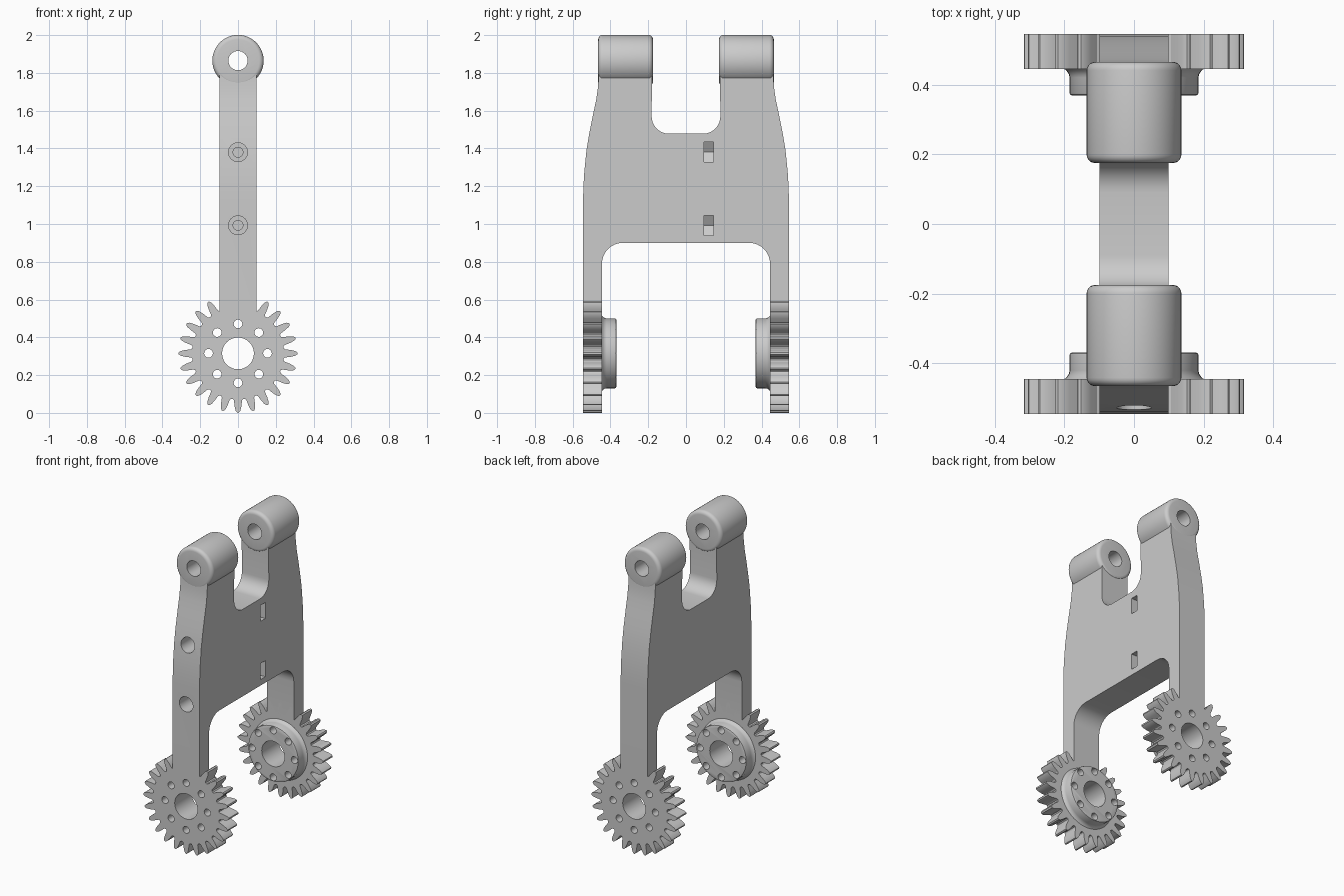
import bpy, bmesh
from math import sin, cos, pi, radians

if "Cube" in bpy.data.objects:
    bpy.data.objects.remove(bpy.data.objects["Cube"])

GEAR_Z, BOSS_Z = 0.315, 1.865


def finish(bm, name):
    bmesh.ops.recalc_face_normals(bm, faces=bm.faces)
    me = bpy.data.meshes.new(name)
    bm.to_mesh(me)
    bm.free()
    ob = bpy.data.objects.new(name, me)
    bpy.context.collection.objects.link(ob)
    return ob


def prism(name, pts, a, b, place):
    """Extrude a closed 2D outline from a to b; place(u, v, w) gives xyz."""
    bm = bmesh.new()
    lo = [bm.verts.new(place(u, v, a)) for u, v in pts]
    hi = [bm.verts.new(place(u, v, b)) for u, v in pts]
    bm.faces.new(lo)
    bm.faces.new(hi)
    for i in range(len(pts)):
        j = (i + 1) % len(pts)
        bm.faces.new((lo[i], lo[j], hi[j], hi[i]))
    return finish(bm, name)


def add_lathe(bm, profile, x, z, segs):
    """Capped turned solid about an axis along y; profile is (radius, y)."""
    rings = [[bm.verts.new((x + r * cos(2 * pi * i / segs), y, z + r * sin(2 * pi * i / segs)))
              for i in range(segs)] for r, y in profile]
    bm.faces.new(rings[0])
    bm.faces.new(rings[-1])
    for p, q in zip(rings, rings[1:]):
        for i in range(segs):
            j = (i + 1) % segs
            bm.faces.new((p[i], p[j], q[j], q[i]))


def lathe(name, profile, z, segs=48):
    bm = bmesh.new()
    add_lathe(bm, profile, 0, z, segs)
    return finish(bm, name)


def arc(cu, cv, r, a0, a1, n=8):
    return [(cu + r * cos(radians(a0 + (a1 - a0) * i / n)),
             cv + r * sin(radians(a0 + (a1 - a0) * i / n))) for i in range(n + 1)]


def activate(ob):
    bpy.ops.object.select_all(action='DESELECT')
    ob.select_set(True)
    bpy.context.view_layer.objects.active = ob


def cut(ob, cutter):
    cutter.hide_render = True
    m = ob.modifiers.new("cut", 'BOOLEAN')
    m.operation, m.solver, m.object = 'DIFFERENCE', 'EXACT', cutter
    activate(ob)
    bpy.ops.object.modifier_apply(modifier=m.name)


along_x = lambda u, v, w: (w, u, v)
along_y = lambda u, v, w: (u, w, v)

# Forked plate: half outline in y/z, mirrored across y = 0
half = arc(0.09, 1.57, 0.092, -90, 0)
half += [(0.18, 1.805), (0.463, 1.805), (0.465, 1.73), (0.475, 1.66), (0.492, 1.58),
         (0.512, 1.48), (0.527, 1.39), (0.538, 1.28), (0.543, 1.2), (0.545, 1.12),
         (0.545, 0.51), (0.445, 0.51)]
half += arc(0.335, 0.79, 0.11, 0, 90)
plate = prism("forked_plate", half + [(-y, z) for y, z in reversed(half)], -0.099, 0.099, along_x)

# Screw bores from the front edge and nut pockets from the right face
for i, z in enumerate((0.993, 1.38)):
    bore = lathe(f"bore_cutter_{i}", [(0.05, -0.7), (0.05, -0.3), (0.026, -0.3), (0.026, 0.25)], z, 32)
    hexa = [(0.2, z - 0.053), (0.2, z + 0.053), (-0.03, z + 0.053), (-0.061, z), (-0.03, z - 0.053)]
    pocket = prism(f"pocket_cutter_{i}", hexa, 0.095, 0.145, along_y)
    for c in (bore, pocket):
        cut(plate, c)
        bpy.data.objects.remove(c)

# Cutters: gear centre hole with eight bolt holes, and pivot hole
bm = bmesh.new()
add_lathe(bm, [(0.084, -0.8), (0.084, 0.8)], 0, GEAR_Z, 48)
for k in range(8):
    a = k * pi / 4
    add_lathe(bm, [(0.023, -0.8), (0.023, 0.8)], 0.156 * cos(a), GEAR_Z + 0.156 * sin(a), 20)
gear_cutter = finish(bm, "gear_cutter")
pivot_cutter = lathe("pivot_cutter", [(0.051, -0.8), (0.051, 0.8)], BOSS_Z, 32)

# Gear outline: 24 slim rounded teeth
tooth = [(-0.43, 0.243), (-0.33, 0.25), (-0.245, 0.28), (-0.16, 0.303), (-0.06, 0.314)]
tooth += [(0, 0.315)] + [(-t, r) for t, r in reversed(tooth)]
teeth = []
for k in range(24):
    for t, r in tooth:
        a = (k + t) * pi / 12
        teeth.append((r * cos(a), GEAR_Z + r * sin(a)))

parts = [plate]
for s, side in ((-1, "front"), (1, "back")):
    # Gear and its hub on the inner side
    gear = prism(f"{side}_gear", teeth, s * 0.445, s * 0.545, along_y)
    hub_profile = [(0.2, 0.455), (0.2, 0.445), (0.193, 0.439), (0.187, 0.43), (0.185, 0.42),
                   (0.185, 0.376), (0.183, 0.371), (0.178, 0.369)]
    hub = lathe(f"{side}_hub", [(r, s * y) for r, y in hub_profile], GEAR_Z)
    # Rounded pivot boss
    f = 0.024
    end = arc(0.136 - f, 0.465 - f, f, 90, 0, 5)
    prof = end + [(r, 0.64 - y) for r, y in reversed(end)]
    boss = lathe(f"{side}_pivot_boss", [(r, s * y) for r, y in prof], BOSS_Z)
    cut(gear, gear_cutter)
    cut(hub, gear_cutter)
    cut(boss, pivot_cutter)
    parts += [gear, hub, boss]

for c in (gear_cutter, pivot_cutter):
    bpy.data.objects.remove(c)
for ob in parts:
    activate(ob)
    bpy.ops.object.shade_smooth_by_angle(angle=radians(30))
